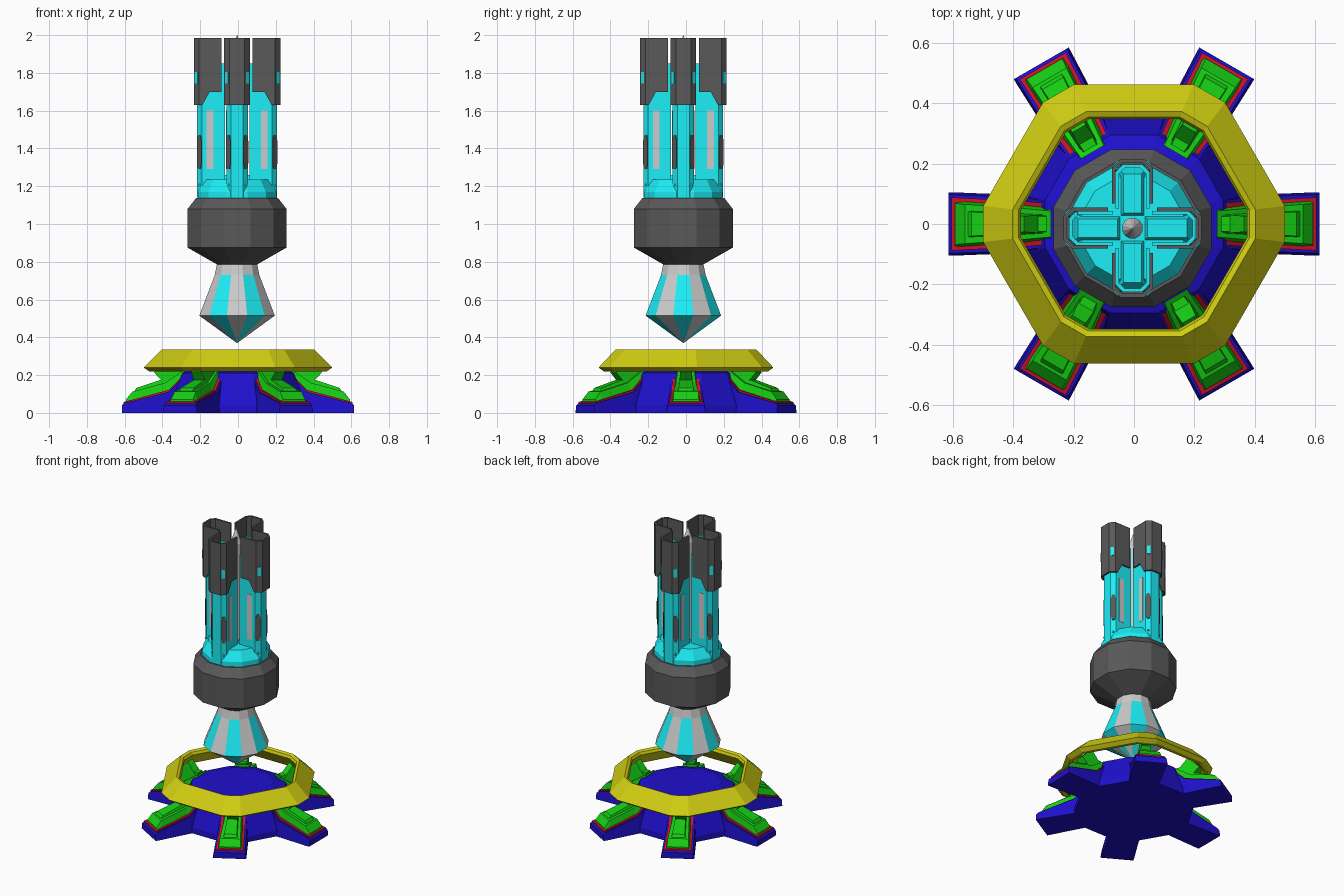
import bpy, bmesh
from math import radians, sin, cos
from mathutils import Matrix, Vector

if "Cube" in bpy.data.objects:
    bpy.data.objects.remove(bpy.data.objects["Cube"])


def material(name, rgb):
    m = bpy.data.materials.new(name)
    m.diffuse_color = (*rgb, 1)
    m.use_nodes = True
    m.node_tree.nodes["Principled BSDF"].inputs["Base Color"].default_value = m.diffuse_color
    return m


BLUE = material("blue", (0.013, 0.005, 0.6))
RED = material("red", (0.62, 0.006, 0.02))
GREEN = material("green", (0.008, 0.62, 0.007))
YELLOW = material("yellow", (0.63, 0.61, 0.006))
CYAN = material("cyan", (0.012, 0.86, 0.93))
DARK = material("dark_grey", (0.1, 0.1, 0.1))
LIGHT = material("light_grey", (0.58, 0.58, 0.58))
TOWER = Matrix.Translation((-0.005, -0.014, 0))


def turn(deg):
    return Matrix.Rotation(radians(deg), 4, 'Z')


def loft(name, rings, mats, matrix=Matrix(), closed=False, pick=None):
    """Skin equal-length rings of points; cap the ends or close the loop."""
    bm = bmesh.new()
    vs = [[bm.verts.new(matrix @ Vector(p)) for p in r] for r in rings]
    n, count = len(rings[0]), len(rings)
    for j in range(count if closed else count - 1):
        a, b = vs[j], vs[(j + 1) % count]
        for i in range(n):
            f = bm.faces.new((a[i], a[(i + 1) % n], b[(i + 1) % n], b[i]))
            f.material_index = pick(i, j) if pick else 0
    if not closed:
        bm.faces.new(vs[0])
        bm.faces.new(vs[-1])
    bmesh.ops.recalc_face_normals(bm, faces=bm.faces)
    me = bpy.data.meshes.new(name)
    bm.to_mesh(me)
    bm.free()
    for m in mats:
        me.materials.append(m)
    ob = bpy.data.objects.new(name, me)
    bpy.context.collection.objects.link(ob)
    return ob


def lathe(name, profile, mats, matrix=Matrix(), n=12, pick=None):
    rings = [[(r * cos(radians(360 * (i + 0.5) / n)), r * sin(radians(360 * (i + 0.5) / n)), z)
              for i in range(n)] for r, z in profile]
    return loft(name, rings, mats, matrix, pick=pick)


def quad(x0, z0, w0, x1, z1, w1):
    return [(x0, -w0, z0), (x1, -w1, z1), (x1, w1, z1), (x0, w0, z0)]


def beam(name, stations, mat, matrix, slim=0.0):
    """Radial bar from (x, bottom, top, half width) stations, narrower on top."""
    return loft(name, [[(x, -w, b), (x, w, b), (x, w - slim, t), (x, slim - w, t)]
                       for x, b, t, w in stations], [mat], matrix)


def box(name, x, y, z0, z1, sx, sy, mat, matrix):
    return loft(name, [[(x + a * sx, y + b * sy, z) for a, b in ((-1, -1), (1, -1), (1, 1), (-1, 1))]
                       for z in (z0, z1)], [mat], matrix)


# Base hub
lathe("base_hub", [(0.373, 0), (0.373, 0.04), (0.305, 0.212), (0.22, 0.24)], [BLUE])

# Six feet, each with a red plate, green housing and ring support
for k in range(6):
    m = turn(60 * k)
    beam("base_foot", [(0.615, 0, 0.04, 0.105), (0.6, 0, 0.053, 0.105), (0.37, 0, 0.11, 0.096),
                       (0.265, 0, 0.212, 0.08)], BLUE, m, 0.008)
    beam("foot_plate", [(0.605, 0.03, 0.058, 0.088), (0.365, 0.09, 0.122, 0.076),
                        (0.266, 0.19, 0.221, 0.066)], RED, m)
    beam("foot_housing", [(0.594, 0.04, 0.07, 0.081), (0.56, 0.05, 0.112, 0.078),
                          (0.385, 0.09, 0.16, 0.066), (0.275, 0.19, 0.235, 0.056)], GREEN, m, 0.013)
    beam("foot_ridge", [(0.56, 0.08, 0.1, 0.052), (0.538, 0.08, 0.132, 0.05),
                        (0.4, 0.12, 0.178, 0.042), (0.325, 0.17, 0.236, 0.036),
                        (0.29, 0.19, 0.236, 0.034)], GREEN, m, 0.01)
    loft("ring_support", [quad(0.29, 0.2, 0.032, 0.385, 0.15, 0.036),
                          quad(0.365, 0.295, 0.026, 0.445, 0.215, 0.03)], [GREEN], m)

# Hexagonal ring with cut corners
hex_rings = []
for r, z in [(0.5, 0.24), (0.47, 0.22), (0.45, 0.22), (0.375, 0.31), (0.383, 0.328), (0.402, 0.336)]:
    hex_rings.append([tuple(turn(60 * k) @ Vector((r, s * 0.12 * r, z)))
                      for k in range(6) for s in (-1, 1)])
loft("hexagon_ring", hex_rings, [YELLOW], closed=True)

# Floating crystal with alternating stripes
lathe("crystal", [(0.001, 0.37), (0.207, 0.515), (0.122, 0.73), (0.108, 0.8)], [LIGHT, CYAN], TOWER,
      pick=lambda i, j: 1 if i % 2 and j < 2 else 0)

# Drum and stepped tower footing
lathe("drum", [(0.108, 0.785), (0.271, 0.875), (0.271, 1.08), (0.225, 1.137)], [DARK], TOWER)
lathe("tower_footing", [(0.215, 1.13), (0.215, 1.17), (0.175, 1.235)], [CYAN], TOWER)

# Central rod with pointed tip
lathe("central_rod", [(0.035, 1.2), (0.035, 1.9), (0.001, 2.0)], [LIGHT], TOWER)


def channel(name, w, r, c, t, inner, bottoms, top, mat, m):
    """U-shaped wall with cut outer corners, opening towards the tower axis."""
    def path(w, r, c):
        half = [(inner, -w), (0.145, -w), (0.183, -w), (r - c, -w), (r, c - w)]
        return half + [(x, -y) for x, y in reversed(half)]
    zs = bottoms + bottoms[::-1]
    rings = [[(*o, z), (*o, top), (*i, top), (*i, z)]
             for o, i, z in zip(path(w, r, c), path(w - t, r - t, c - 0.5 * t), zs)]
    return loft(name, rings, [mat], m)


# Four tower columns with caps, slots and corner details
for k in range(4):
    m = TOWER @ turn(90 * k)
    channel("column", 0.057, 0.211, 0.025, 0.012, 0.065, [1.14] * 5, 1.85, CYAN, m)
    channel("column_cap", 0.068, 0.229, 0.028, 0.012, 0.082,
            [1.7, 1.7, 1.63, 1.63, 1.63], 1.985, DARK, m)
    loft("column_floor", [quad(0.03, 1.2, 0.05, 0.205, 1.2, 0.05),
                          quad(0.05, 1.26, 0.03, 0.18, 1.26, 0.03)], [CYAN], m)
    for s in (-1, 1):
        box("column_slot", 0.144, s * 0.054, 1.29, 1.6, 0.018, 0.005, LIGHT, m)
        corner = m @ Matrix.Translation((0.1985, s * 0.0445, 0)) @ turn(45 * s)
        loft("corner_inlay", [[(-0.006, -b, z), (0.004, -b, z), (0.004, b, z), (-0.006, b, z)]
                              for z, b in ((1.29, 0.008), (1.32, 0.017), (1.44, 0.017), (1.47, 0.008))],
             [DARK], corner)
        cap_corner = m @ Matrix.Translation((0.215, s * 0.054, 0)) @ turn(45 * s)
        box("cap_light", 0, 0, 1.745, 1.805, 0.003, 0.011, CYAN, cap_corner)
